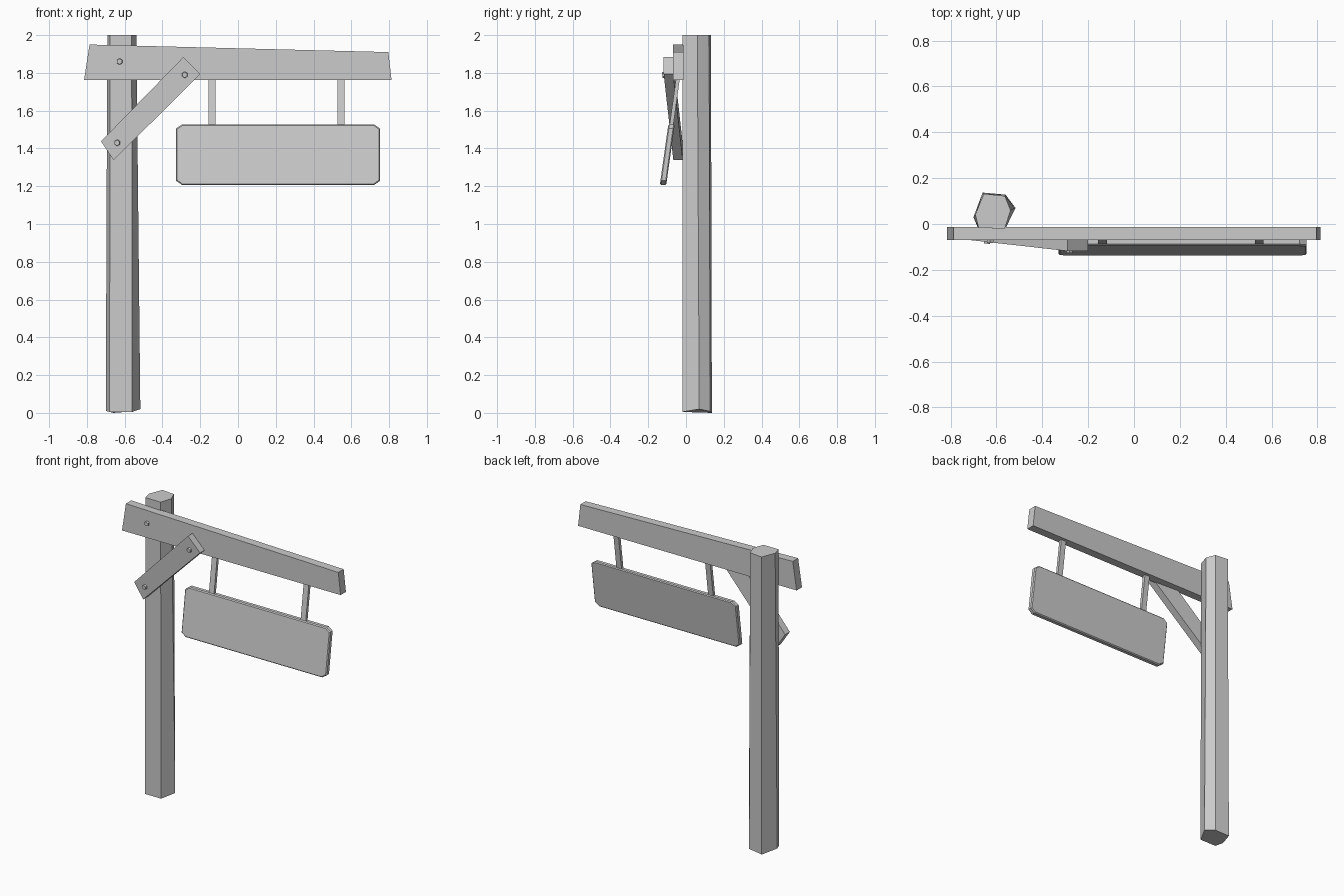
import bpy, bmesh, math
from mathutils import Vector, Matrix

if "Cube" in bpy.data.objects:
    bpy.data.objects.remove(bpy.data.objects["Cube"])


def finish(name, bm):
    bmesh.ops.recalc_face_normals(bm, faces=bm.faces)
    me = bpy.data.meshes.new(name)
    bm.to_mesh(me)
    bm.free()
    ob = bpy.data.objects.new(name, me)
    bpy.context.collection.objects.link(ob)
    return ob


def loft(name, a, b):
    """Solid between two matching rings of 3D points."""
    bm = bmesh.new()
    ra = [bm.verts.new(p) for p in a]
    rb = [bm.verts.new(p) for p in b]
    n = len(ra)
    for i in range(n):
        j = (i + 1) % n
        bm.faces.new((ra[i], ra[j], rb[j], rb[i]))
    bm.faces.new(ra[::-1])
    bm.faces.new(rb)
    return finish(name, bm)


def plank(name, outline, y_at, thick):
    """Front-view outline (x, z) given depth; y_at gives the front face y."""
    return loft(name, [(x, y_at(x, z), z) for x, z in outline],
                [(x, y_at(x, z) + thick, z) for x, z in outline])


# Rough-hewn six-sided post with an uneven foot
foot = [(-0.68, -0.019, 0.005), (-0.56, -0.019, 0.005), (-0.517, 0.07, 0.02),
        (-0.56, 0.128, 0.008), (-0.66, 0.137, 0.0), (-0.70, 0.03, 0.01)]
head = [(-0.677, -0.018, 2), (-0.563, -0.019, 2), (-0.538, 0.06, 2),
        (-0.563, 0.122, 2), (-0.655, 0.132, 2), (-0.692, 0.04, 2)]
loft("post", foot, head)

# Tapered cross beam
plank("cross_beam", [(-0.815, 1.762), (-0.786, 1.95), (0.796, 1.91), (0.813, 1.762)],
      lambda x, z: -0.07, 0.057)

# Diagonal brace leaning forward from the post to the front of the beam
p0, p1 = Vector((-0.693, 1.388)), Vector((-0.243, 1.838))
along = (p1 - p0).normalized()


def brace_y(x, z):
    t = (Vector((x, z)) - p0).dot(along) / (p1 - p0).length
    return -0.068 - 0.05 * t


plank("brace", [(-0.725, 1.438), (-0.29, 1.883), (-0.2, 1.793), (-0.659, 1.338)],
      brace_y, 0.05)

# Hexagonal bolts
tilt = Vector((-0.056, -1, -0.056))
for name, x, z, y, d in (("beam_bolt", -0.627, 1.86, -0.07, Vector((0, -1, 0))),
                         ("brace_upper_bolt", -0.281, 1.79, brace_y(-0.281, 1.79), tilt),
                         ("brace_lower_bolt", -0.64, 1.43, brace_y(-0.64, 1.43), tilt)):
    bm = bmesh.new()
    rot = d.to_track_quat('Z', 'Y').to_matrix().to_4x4()
    bmesh.ops.create_cone(bm, cap_ends=True, segments=6, radius1=0.019, radius2=0.015,
                          depth=0.024, matrix=Matrix.Translation((x, y, z)) @ rot)
    finish(name, bm)


# Hanging board and straps share one leaning plane
def lean_y(z):
    return -0.077 + (z - 1.525) * 0.14


x0, x1, z0, z1, c = -0.329, 0.753, 1.207, 1.527, 0.032
outer = [(x0 + c, z0), (x1 - c, z0), (x1, z0 + c * 0.7), (x1, z1 - c * 0.7),
         (x1 - c, z1), (x0 + c, z1), (x0, z1 - c * 0.7), (x0, z0 + c * 0.7)]
board = plank("sign_board", outer, lambda x, z: lean_y(z) - 0.017, 0.034)
bev = board.modifiers.new("rim", 'BEVEL')
bev.width = 0.006
bev.segments = 1
bev.limit_method = 'ANGLE'
bev.angle_limit = math.radians(60)

for side, x in (("left", -0.137), ("right", 0.546)):
    plank(side + "_hanger", [(x - 0.019, 1.5), (x + 0.019, 1.5), (x + 0.019, 1.79),
                             (x - 0.019, 1.79)], lambda x, z: lean_y(z) - 0.01, 0.02)
